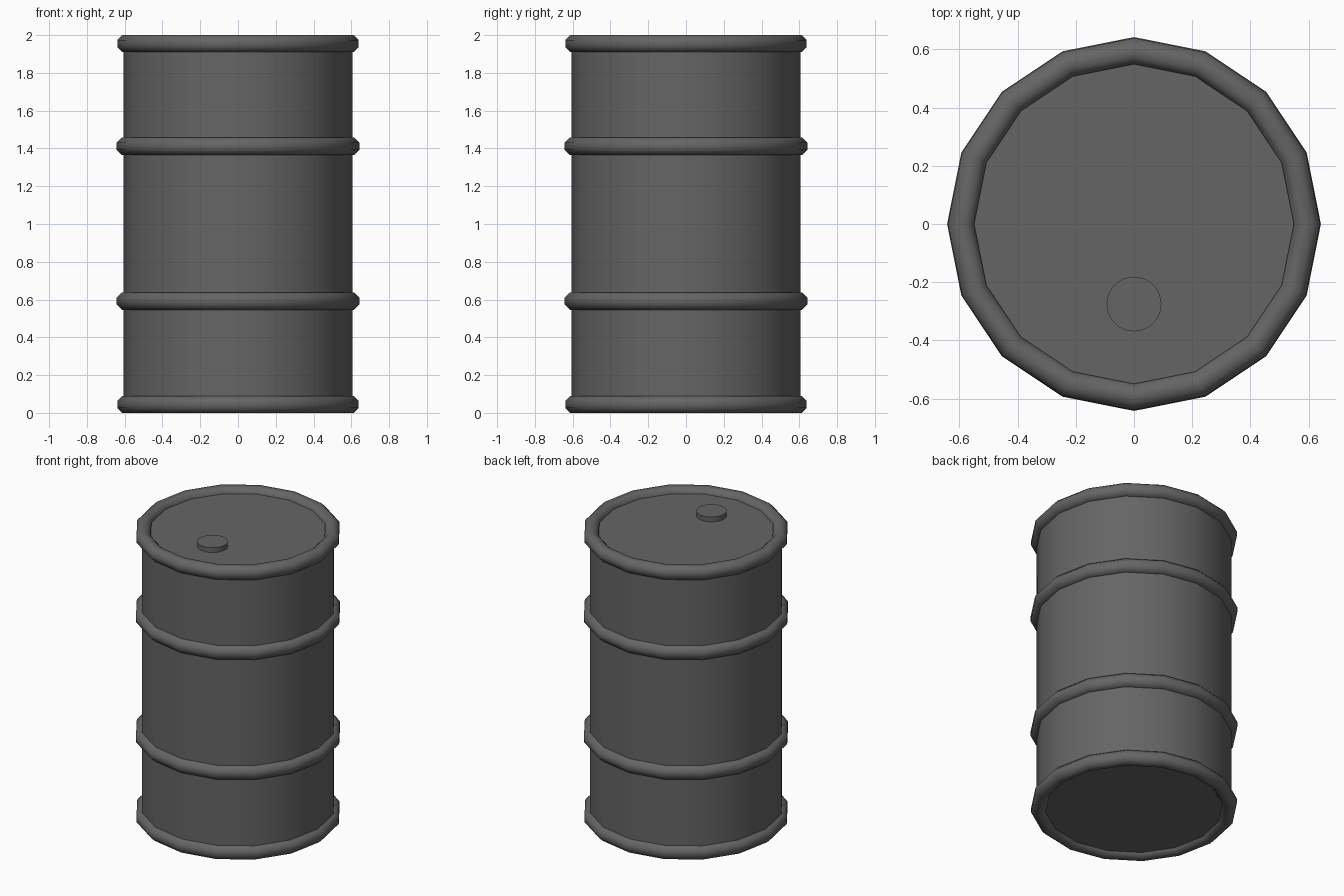
import bpy
import math
from math import cos, sin, pi

if "Cube" in bpy.data.objects:
    bpy.data.objects.remove(bpy.data.objects["Cube"], do_unlink=True)

SIDES = 16          # facets around the drum
TUBE_SIDES = 8      # facets around each hoop's tube

steel = bpy.data.materials.new("dark_grey_steel")
steel.use_nodes = True
GREY = (0.13, 0.13, 0.13, 1.0)
steel.diffuse_color = GREY
steel.node_tree.nodes["Principled BSDF"].inputs["Base Color"].default_value = GREY


def cylinder(name, radius, bottom, top, sides, x=0.0, y=0.0):
    """Upright capped cylinder with a smooth wall and crisp rims."""
    bpy.ops.mesh.primitive_cylinder_add(
        vertices=sides, radius=radius, depth=top - bottom,
        location=(x, y, (bottom + top) / 2))
    obj = bpy.context.object
    obj.name = name
    obj.data.materials.append(steel)
    bpy.ops.object.shade_smooth_by_angle(angle=math.radians(40))
    return obj


def hoop(name, z, major, apothem):
    """Smooth ring whose tube has a flat outer side, top and bottom."""
    tube = apothem / cos(pi / TUBE_SIDES)
    verts, faces = [], []
    for i in range(SIDES):
        a = 2 * pi * i / SIDES
        for j in range(TUBE_SIDES):
            b = 2 * pi * (j + 0.5) / TUBE_SIDES
            r = major + tube * cos(b)
            verts.append((r * cos(a), r * sin(a), z + tube * sin(b)))
            i2, j2 = (i + 1) % SIDES, (j + 1) % TUBE_SIDES
            faces.append((i * TUBE_SIDES + j, i2 * TUBE_SIDES + j,
                          i2 * TUBE_SIDES + j2, i * TUBE_SIDES + j2))
    mesh = bpy.data.meshes.new(name)
    mesh.from_pydata(verts, [], faces)
    mesh.polygons.foreach_set("use_smooth", [True] * len(faces))
    mesh.materials.append(steel)
    obj = bpy.data.objects.new(name, mesh)
    bpy.context.collection.objects.link(obj)
    return obj


# Drum wall with its lid and base
cylinder("drum_body", 0.605, 0.025, 1.965, SIDES)

# Rolled rims at both ends and two stiffening hoops
hoop("bottom_rim", 0.045, 0.594, 0.045)
hoop("lower_hoop", 0.592, 0.596, 0.046)
hoop("upper_hoop", 1.412, 0.596, 0.046)
hoop("top_rim", 1.955, 0.594, 0.045)

# Round filler cap on the lid, near the front
cylinder("filler_cap", 0.094, 1.94, 1.998, 32, y=-0.275)
